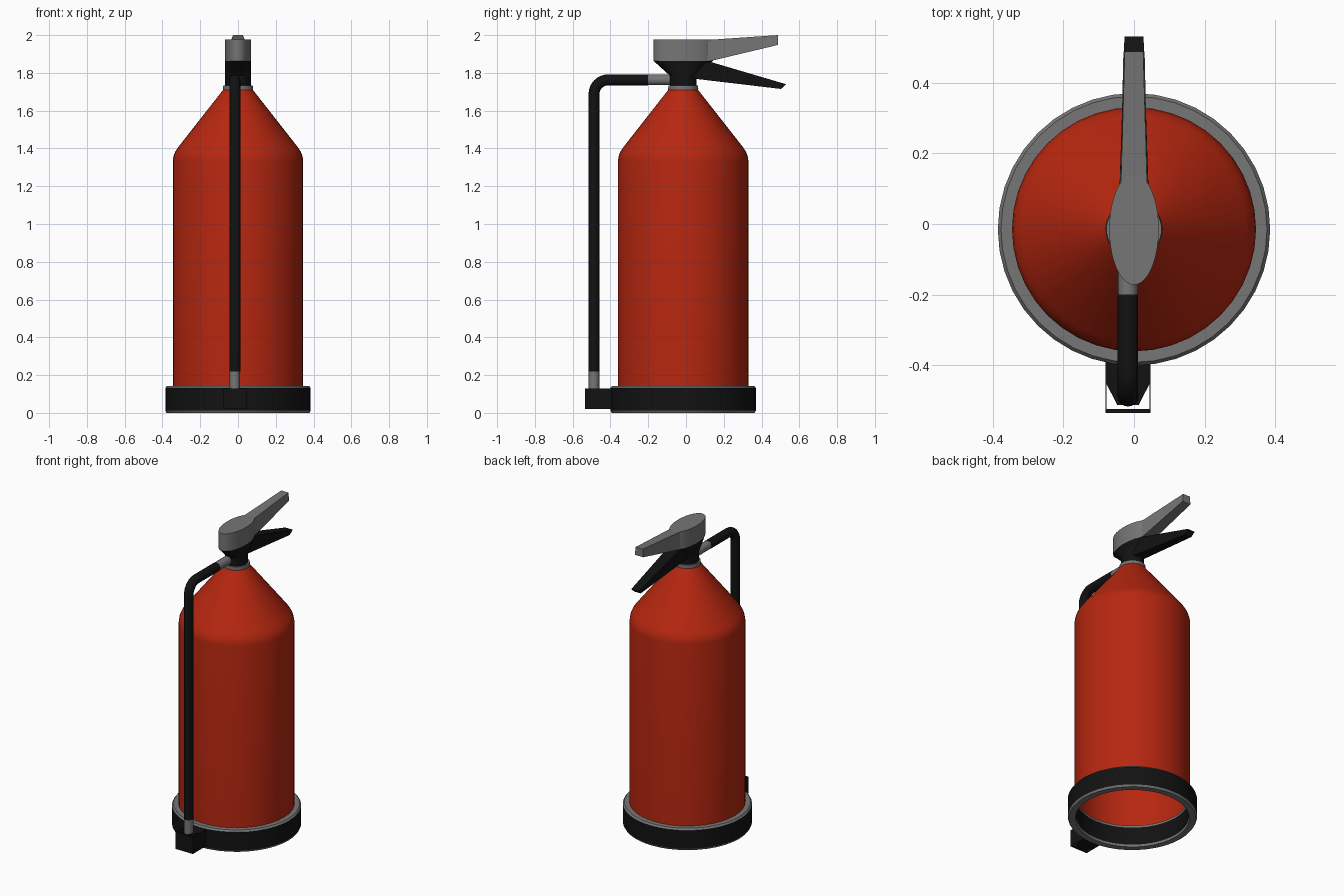
import bpy
import bmesh
from math import sin, cos, pi

if "Cube" in bpy.data.objects:
    bpy.data.objects.remove(bpy.data.objects["Cube"], do_unlink=True)

CY = -0.015      # axis of the cylinder along y
HX = -0.017      # centre plane of the hose


def material(name, rgb):
    m = bpy.data.materials.new(name)
    m.use_nodes = True
    m.diffuse_color = (*rgb, 1)
    m.node_tree.nodes["Principled BSDF"].inputs["Base Color"].default_value = (*rgb, 1)
    return m


RED = material("red paint", (0.47, 0.02, 0.005))
GREY = material("grey metal", (0.18, 0.18, 0.18))
BLACK = material("black rubber", (0.006, 0.006, 0.006))


def loft(name, rings, mats, bands=None, caps=True, closed=False, angle=40):
    """Skin a list of point rings; bands gives the material slot of each span."""
    bm = bmesh.new()
    rows = [[bm.verts.new(p) for p in ring] for ring in rings]
    n = len(rows[0])
    pairs = list(zip(rows, rows[1:] + rows[:1])) if closed else list(zip(rows, rows[1:]))
    for k, (a, b) in enumerate(pairs):
        for i in range(n):
            j = (i + 1) % n
            f = bm.faces.new((a[i], a[j], b[j], b[i]))
            f.material_index = bands[k] if bands else 0
    if caps and not closed:
        bm.faces.new(rows[0][::-1]).material_index = bands[0] if bands else 0
        bm.faces.new(rows[-1]).material_index = bands[-1] if bands else 0
    if caps or closed:
        bmesh.ops.recalc_face_normals(bm, faces=bm.faces)
    mesh = bpy.data.meshes.new(name)
    bm.to_mesh(mesh)
    bm.free()
    for m in mats:
        mesh.materials.append(m)
    ob = bpy.data.objects.new(name, mesh)
    bpy.context.collection.objects.link(ob)
    bpy.ops.object.select_all(action='DESELECT')
    ob.select_set(True)
    bpy.context.view_layer.objects.active = ob
    bpy.ops.object.shade_smooth_by_angle(angle=angle * pi / 180)
    return ob


def oval(rx, ry, z, n=40):
    return [(rx * cos(2 * pi * i / n), CY + ry * sin(2 * pi * i / n), z) for i in range(n)]


def lathe(name, profile, mats, **kw):
    return loft(name, [oval(r, r, z) for r, z in profile], mats, **kw)


def pipe_ring(y, z, tilt, r, n=16):
    """Circle around a path point; tilt is the path direction in the yz plane."""
    return [(HX + r * cos(2 * pi * i / n),
             y - r * sin(2 * pi * i / n) * sin(tilt),
             z + r * sin(2 * pi * i / n) * cos(tilt)) for i in range(n)]


def lever(name, sections, mat):
    """Each section: low y, low z, low half width, high y, high z, high half width."""
    rings = [[(-wl, yl, zl), (wl, yl, zl), (wh, yh, zh), (-wh, yh, zh)]
             for yl, zl, wl, yh, zh, wh in sections]
    return loft(name, rings, [mat], angle=20)


def prism(name, outline, z0, z1, mat):
    return loft(name, [[(HX + x, y, z) for x, y in outline] for z in (z0, z1)],
                [mat], angle=20)


def box(name, x0, x1, y0, y1, z0, z1, mat):
    return prism(name, [(x0, y0), (x1, y0), (x1, y1), (x0, y1)], z0, z1, mat)


# Tank, open underneath, with a rounded shoulder and conical top
lathe("tank", [(0.345, 0.13), (0.345, 1.335), (0.342, 1.358), (0.333, 1.382),
               (0.318, 1.405), (0.075, 1.715)], [RED], caps=False)

# Base ring: black band with grey rims
lathe("base_ring", [(0.378, 0), (0.385, 0.012), (0.385, 0.132), (0.376, 0.143),
                    (0.336, 0.143), (0.336, 0.13), (0.336, 0.013), (0.34, 0)],
      [BLACK, GREY], bands=[1, 0, 1, 1, 1, 0, 1, 1], closed=True, angle=30)

# Neck collar
lathe("neck_collar", [(0.078, 1.705), (0.08, 1.715), (0.078, 1.732), (0.05, 1.732)],
      [GREY], angle=30)

# Valve body flaring from a round neck to an oval head
loft("valve_body", [oval(0.068, 0.07, 1.728), oval(0.068, 0.07, 1.785),
                    oval(0.07, 0.155, 1.862)], [BLACK], angle=25)

# Grey oval head and upper lever
loft("valve_head", [oval(0.07, 0.157, 1.862), oval(0.07, 0.157, 1.976)], [GREY])
lever("upper_lever", [(0.02, 1.863, 0.05, 0.02, 1.972, 0.05),
                      (0.13, 1.863, 0.038, 0.11, 1.974, 0.037),
                      (0.487, 1.948, 0.03, 0.487, 2.0, 0.026)], GREY)

# Black carrying handle
lever("lower_lever", [(0.0, 1.775, 0.045, 0.0, 1.858, 0.05),
                      (0.055, 1.768, 0.036, 0.13, 1.858, 0.04),
                      (0.503, 1.715, 0.024, 0.53, 1.74, 0.027)], BLACK)

# Hose: runs forward, bends down; grey fittings at both ends
HY, HZ, BEND, R = -0.487, 1.763, 0.075, 0.029
path = [(-0.2, HZ, pi)]
path += [(HY + BEND - BEND * sin(t), HZ - BEND + BEND * cos(t), pi + t)
         for t in [k * pi / 16 for k in range(9)]]
path.append((HY, 0.22, 1.5 * pi))
loft("hose", [pipe_ring(y, z, t, R) for y, z, t in path], [BLACK])
loft("hose_top_fitting", [pipe_ring(y, HZ, pi, R - 0.001) for y in (-0.05, -0.207)], [GREY])
loft("hose_end_fitting", [pipe_ring(HY, z, 1.5 * pi, R - 0.001) for z in (0.228, 0.05)], [GREY])

# Hose holder: tapered block inside a thin-walled bracket
W, Z0, Z1 = 0.063, 0.02, 0.13
prism("holder_block", [(-W, -0.37), (-W, -0.448), (-0.03, -0.512),
                       (0.03, -0.512), (W, -0.448), (W, -0.37)], Z0, Z1, BLACK)
for side, s in (("left", 1), ("right", -1)):
    edge = sorted((s * W, s * (W - 0.002)))
    box("holder_wall_" + side, *edge, -0.532, -0.44, Z0, Z1, BLACK)
box("holder_front_plate", -W, W, -0.534, -0.523, Z0, Z1, BLACK)
